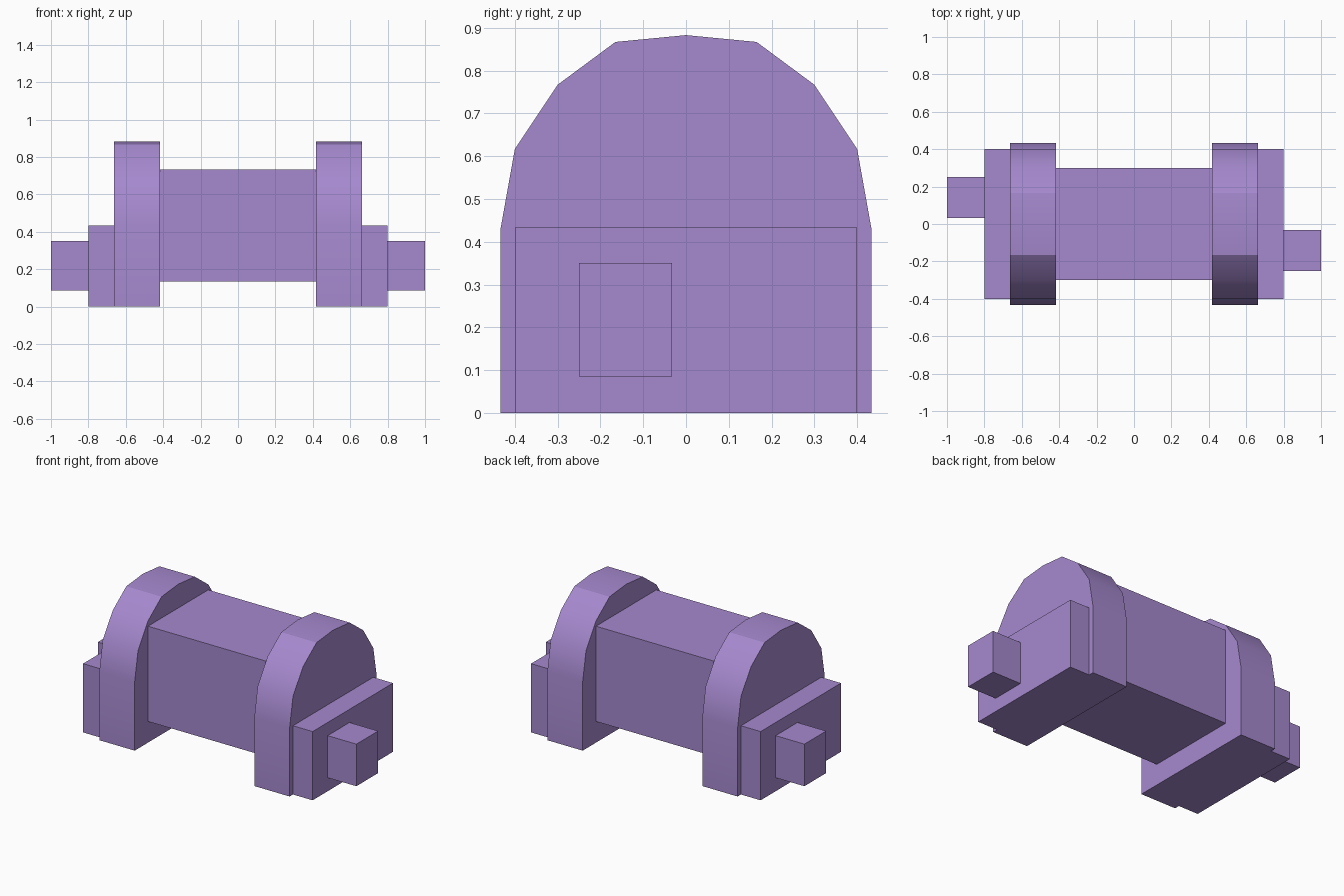
import bpy, bmesh, math

cube = bpy.data.objects.get("Cube")
if cube:
    bpy.data.objects.remove(cube, do_unlink=True)

PURPLE = (0.38, 0.25, 0.62, 1.0)
mat = bpy.data.materials.new("soft purple")
mat.use_nodes = True
mat.diffuse_color = PURPLE
mat.node_tree.nodes["Principled BSDF"].inputs["Base Color"].default_value = PURPLE


def extrude_profile(name, profile, x0, x1):
    """Extrude a (y, z) outline along x from x0 to x1."""
    bm = bmesh.new()
    face = bm.faces.new([bm.verts.new((x0, y, z)) for y, z in profile])
    moved = bmesh.ops.extrude_face_region(bm, geom=[face])["geom"]
    verts = [v for v in moved if isinstance(v, bmesh.types.BMVert)]
    bmesh.ops.translate(bm, verts=verts, vec=(x1 - x0, 0, 0))
    bmesh.ops.recalc_face_normals(bm, faces=bm.faces)
    mesh = bpy.data.meshes.new(name)
    bm.to_mesh(mesh)
    bm.free()
    mesh.materials.append(mat)
    obj = bpy.data.objects.new(name, mesh)
    bpy.context.collection.objects.link(obj)
    return obj


def box(name, x0, x1, y0, y1, z0, z1):
    return extrude_profile(name, [(y0, z0), (y1, z0), (y1, z1), (y0, z1)], x0, x1)


# Central beam joining the two arches
box("central_beam", -0.417, 0.417, -0.3, 0.3, 0.133, 0.733)

# Arch outline: one half, mirrored about the peak
half = [(0.433, 0), (0.433, 0.433), (0.4, 0.617), (0.3, 0.767), (0.165, 0.867)]
arch_outline = half + [(0, 0.883)] + [(-y, z) for y, z in reversed(half)]

# Each end is the other turned half a circle about z
for side, s in (("left", 1), ("right", -1)):
    arch = extrude_profile(side + "_arch", arch_outline, s * 0.417, s * 0.663)
    bpy.ops.object.select_all(action="DESELECT")
    arch.select_set(True)
    bpy.context.view_layer.objects.active = arch
    bpy.ops.object.shade_smooth_by_angle(angle=math.radians(30))
    box(side + "_end_plate", s * 0.663, s * 0.8, -0.4, 0.4, 0, 0.433)
    box(side + "_peg", s * 0.8, s * 1.0, s * -0.25, s * -0.033, 0.085, 0.35)
